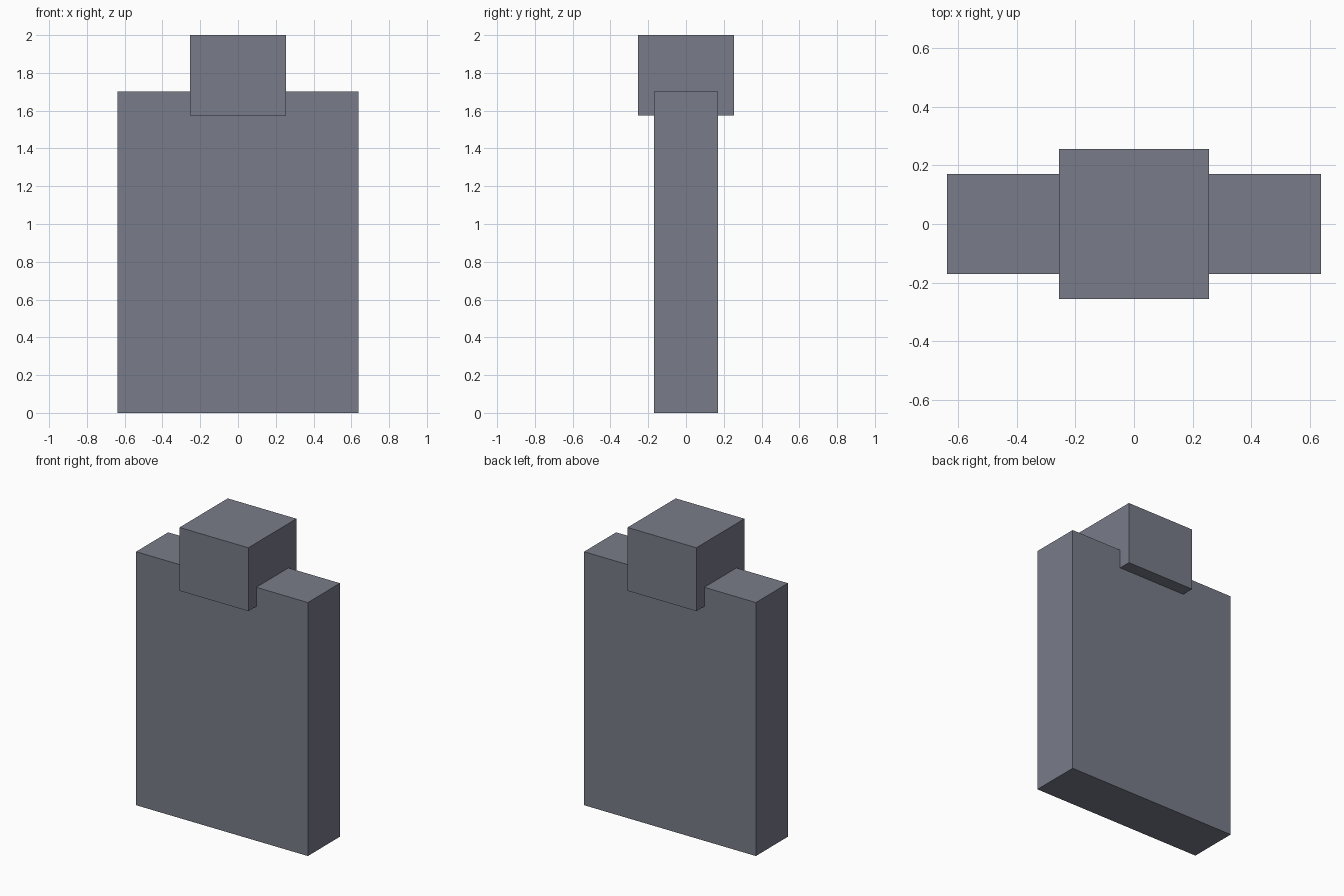
import bpy

if "Cube" in bpy.data.objects:
    bpy.data.objects.remove(bpy.data.objects["Cube"])

U = 2 / 23.5  # model proportions fall on a regular grid of this size

# Dark blue-grey shared by both parts
slate = bpy.data.materials.new("slate")
slate.diffuse_color = (0.19, 0.20, 0.25, 1)
slate.use_nodes = True
slate.node_tree.nodes["Principled BSDF"].inputs["Base Color"].default_value = slate.diffuse_color


def box(name, width, depth, bottom, top):
    """Add a box centred on x and y, between two heights (grid units)."""
    bpy.ops.mesh.primitive_cube_add(size=1, location=(0, 0, (bottom + top) / 2 * U))
    obj = bpy.context.object
    obj.name = name
    obj.scale = (width * U, depth * U, (top - bottom) * U)
    bpy.ops.object.transform_apply(location=False, rotation=False, scale=True)
    obj.data.materials.append(slate)
    return obj


# Broad flat slab standing on the ground
box("body", 15, 4, 0, 20)

# Square block sunk into the top of the slab, overhanging front and back
box("head", 6, 6, 18.5, 23.5)
